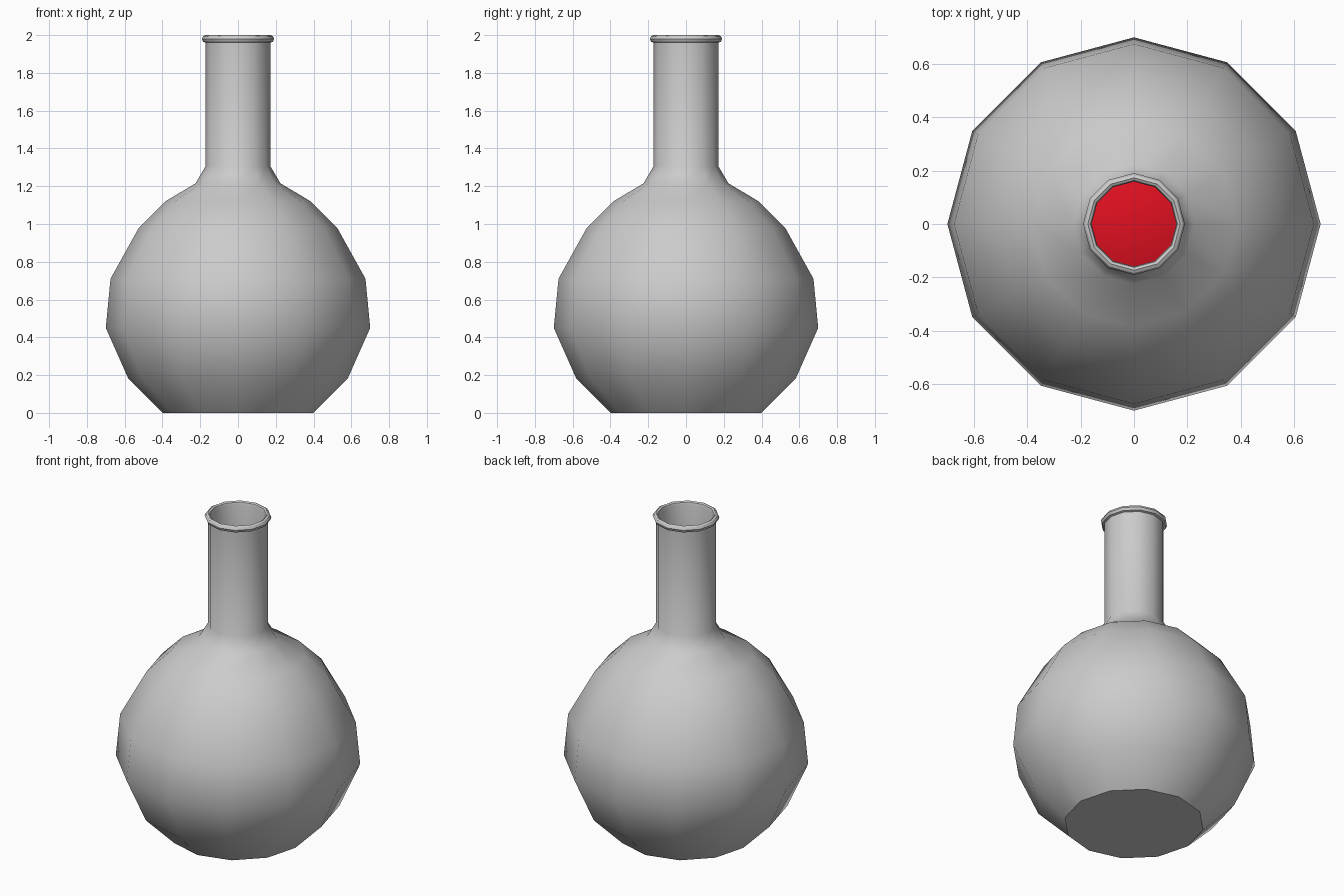
import bpy, bmesh
from math import cos, sin, pi, radians

if "Cube" in bpy.data.objects:
    bpy.data.objects.remove(bpy.data.objects["Cube"])

SIDES = 12


def lathe(name, profile, cap_start=True, cap_end=True):
    """Spin a (radius, z) profile round the z axis into a 12-sided shell."""
    bm = bmesh.new()
    rings = [[bm.verts.new((r * cos(2 * pi * i / SIDES), r * sin(2 * pi * i / SIDES), z))
              for i in range(SIDES)] for r, z in profile]
    for low, high in zip(rings, rings[1:]):
        for i in range(SIDES):
            j = (i + 1) % SIDES
            bm.faces.new((low[i], low[j], high[j], high[i]))
    if cap_start:
        bm.faces.new(rings[0][::-1])
    if cap_end:
        bm.faces.new(rings[-1])
    bmesh.ops.recalc_face_normals(bm, faces=bm.faces)
    mesh = bpy.data.meshes.new(name)
    bm.to_mesh(mesh)
    bm.free()
    obj = bpy.data.objects.new(name, mesh)
    bpy.context.collection.objects.link(obj)
    mesh.shade_smooth()
    return obj


# Round bulb, from the base up to the foot of the neck
bulb = [(0.40, 0.0), (0.58, 0.18), (0.70, 0.45), (0.675, 0.71),
        (0.525, 0.98), (0.385, 1.12), (0.225, 1.215), (0.172, 1.305)]
# Neck and rolled lip
neck = [(0.172, 1.96), (0.184, 1.964), (0.191, 1.98), (0.184, 1.994),
        (0.173, 2.0), (0.163, 1.994), (0.159, 1.98)]
# Inside wall, going back down to the inner floor
inside = [(0.159, 1.30)] + [(r - 0.02, z) for r, z in bulb[-2:0:-1]] + [(0.39, 0.02)]

flask = lathe("flask", bulb + neck + inside)
bpy.context.view_layer.objects.active = flask
flask.select_set(True)
bpy.ops.object.shade_smooth_by_angle(angle=radians(31.5))
flask.select_set(False)

# Red liquid filling the lower bulb
liquid = lathe("liquid", [(0.37, 0.03), (0.55, 0.19), (0.67, 0.45), (0.645, 0.71)])
red = bpy.data.materials.new("red_liquid")
red.diffuse_color = (0.75, 0.005, 0.015, 1)
red.use_nodes = True
red.node_tree.nodes["Principled BSDF"].inputs["Base Color"].default_value = red.diffuse_color
liquid.data.materials.append(red)
